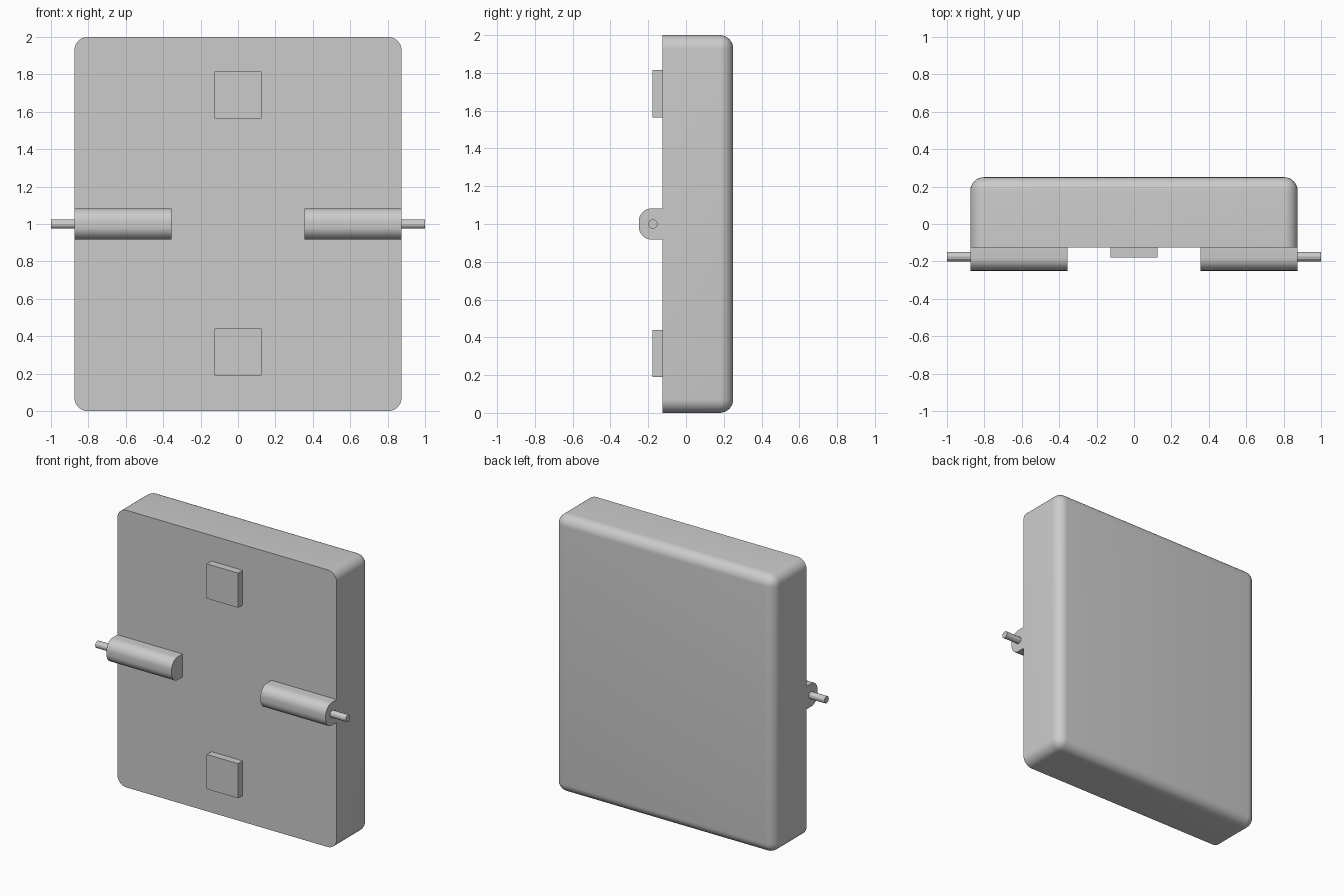
import bpy, bmesh
from math import radians
from mathutils import Matrix

cube = bpy.data.objects.get("Cube")
if cube:
    bpy.data.objects.remove(cube, do_unlink=True)

GREY = (0.6, 0.6, 0.6, 1.0)
grey = bpy.data.materials.new("plain grey")
grey.use_nodes = True
grey.diffuse_color = GREY
grey.node_tree.nodes["Principled BSDF"].inputs["Base Color"].default_value = GREY

FACE_Y = -0.125  # flat front of the panel


def finish(name, bm, smooth=True):
    bmesh.ops.recalc_face_normals(bm, faces=bm.faces)
    mesh = bpy.data.meshes.new(name)
    bm.to_mesh(mesh)
    bm.free()
    mesh.materials.append(grey)
    obj = bpy.data.objects.new(name, mesh)
    bpy.context.collection.objects.link(obj)
    if smooth:
        bpy.ops.object.select_all(action="DESELECT")
        obj.select_set(True)
        bpy.context.view_layer.objects.active = obj
        bpy.ops.object.shade_smooth_by_angle(angle=radians(28))
    return obj


def box(low, high):
    bm = bmesh.new()
    bmesh.ops.create_cube(bm, size=1)
    for v in bm.verts:
        v.co = [(a + b) / 2 + c * (b - a) for a, b, c in zip(low, high, v.co)]
    return bm


def round_edges(bm, rule, radius, segments):
    edges = [e for e in bm.edges if rule(*(v.co for v in e.verts))]
    bmesh.ops.bevel(bm, geom=edges, offset=radius, segments=segments,
                    profile=0.5, affect="EDGES")


# Panel: every edge rounded except those around the flat front
panel = box((-0.875, FACE_Y, 0), (0.875, 0.25, 2))
round_edges(panel, lambda a, b: max(a.y, b.y) > 0, 0.072, 8)
finish("panel", panel)

# Square pads above and below the hinge line
for name, z in (("lower_pad", 0.315), ("upper_pad", 1.69)):
    finish(name, box((-0.125, -0.178, z - 0.125), (0.125, FACE_Y, z + 0.125)), False)

# Hinge barrels with rounded front edges, and the pins at their outer ends
for side, s in (("left", 1), ("right", -1)):
    x1, x2 = sorted((s * 0.355, s * 0.875))
    barrel = box((x1, -0.25, 0.917), (x2, FACE_Y, 1.083))
    round_edges(barrel, lambda a, b: max(a.y, b.y) < -0.2 and abs(a.x - b.x) > 0.1,
                0.07, 8)
    finish(side + "_hinge_barrel", barrel)

    pin = bmesh.new()
    bmesh.ops.create_cone(pin, cap_ends=True, segments=12, radius1=0.025,
                          radius2=0.025, depth=0.125,
                          matrix=Matrix.Translation((s * 0.9375, -0.175, 1))
                          @ Matrix.Rotation(radians(90), 4, "Y"))
    finish(side + "_hinge_pin", pin, False)
